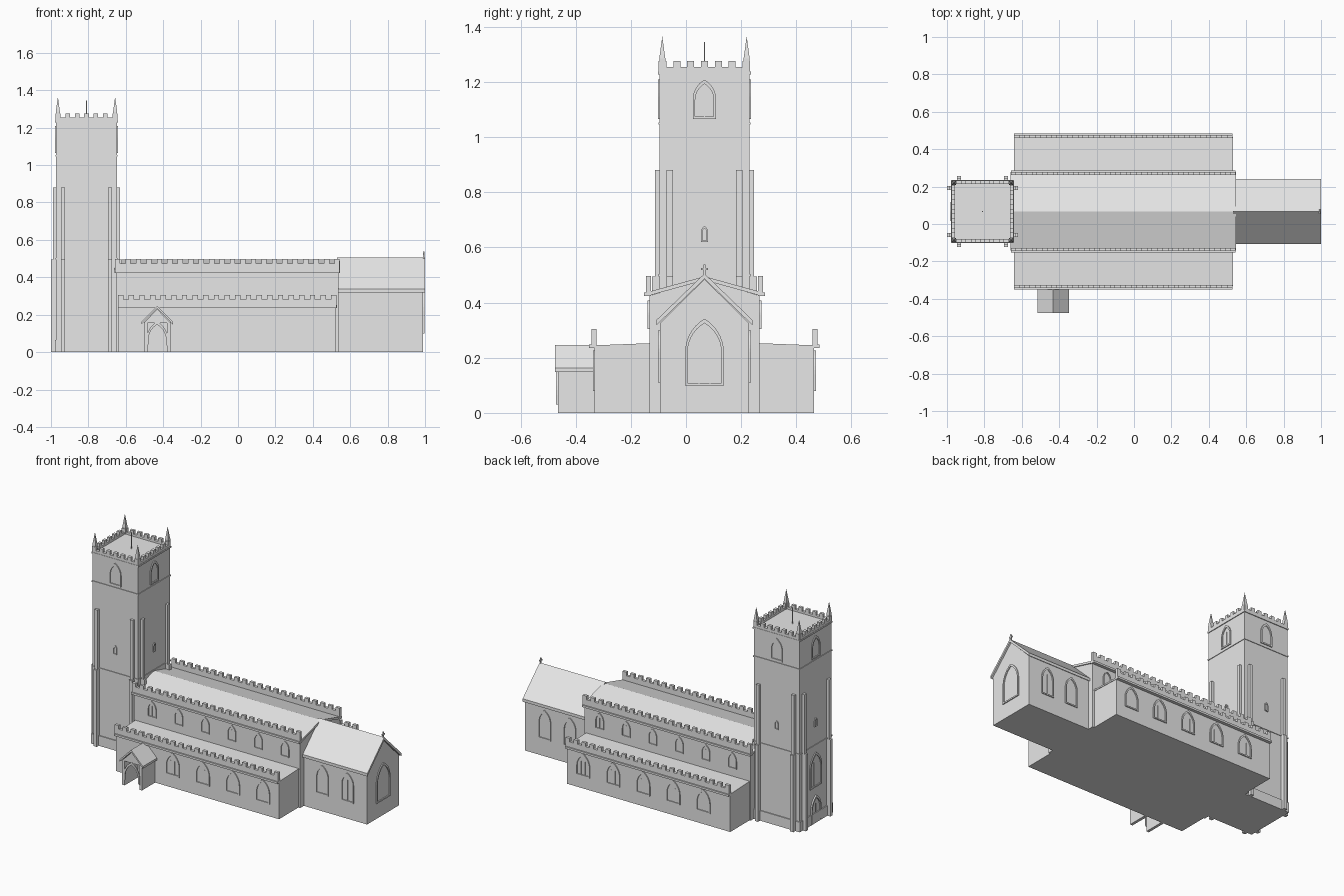
import bpy, bmesh, math
from mathutils import Vector

old = bpy.data.objects.get("Cube")
if old:
    bpy.data.objects.remove(old, do_unlink=True)

stone = bpy.data.materials.new("pale_grey_stone")
stone.use_nodes = True
GREY = (0.8, 0.8, 0.8, 1)
stone.diffuse_color = GREY
stone.node_tree.nodes["Principled BSDF"].inputs["Base Color"].default_value = GREY

AXIS = 0.067      # centre line of the church
TX = -0.81        # tower centre
TH = 0.163        # tower half width


def finish(name, bm):
    bmesh.ops.recalc_face_normals(bm, faces=bm.faces)
    me = bpy.data.meshes.new(name)
    bm.to_mesh(me)
    bm.free()
    me.materials.append(stone)
    ob = bpy.data.objects.new(name, me)
    bpy.context.collection.objects.link(ob)
    return ob


def add_prism(bm, bottom, shift):
    """Closed prism: a polygon swept along a vector."""
    a = [bm.verts.new(p) for p in bottom]
    b = [bm.verts.new(Vector(p) + Vector(shift)) for p in bottom]
    n = len(a)
    bm.faces.new(a)
    bm.faces.new(b[::-1])
    for i in range(n):
        j = (i + 1) % n
        bm.faces.new((a[i], b[i], b[j], a[j]))


def boxes(name, items):
    bm = bmesh.new()
    for x0, x1, y0, y1, z0, z1 in items:
        add_prism(bm, [(x0, y0, z0), (x1, y0, z0), (x1, y1, z0), (x0, y1, z0)], (0, 0, z1 - z0))
    return finish(name, bm)


def prism_x(name, profile, x0, x1):
    bm = bmesh.new()
    add_prism(bm, [(x0, y, z) for y, z in profile], (x1 - x0, 0, 0))
    return finish(name, bm)


def prism_y(name, profile, y0, y1):
    bm = bmesh.new()
    add_prism(bm, [(x, y0, z) for x, z in profile], (0, y1 - y0, 0))
    return finish(name, bm)


def house(c, half, eave, ridge):
    return [(c - half, 0), (c + half, 0), (c + half, eave), (c, ridge), (c - half, eave)]


def chevron(c, half, eave, ridge, t):
    return [(c - half, eave), (c, ridge), (c + half, eave),
            (c + half, eave - t), (c, ridge - t), (c - half, eave - t)]


def merlons(a, b, count):
    """Evenly spaced spans with gaps as wide as the merlons."""
    w = (b - a) / (2 * count - 1)
    return [(a + 2 * i * w, a + (2 * i + 1) * w) for i in range(count)]


def arch(w, spring, inset=0.0, steps=7):
    """Open outline of a pointed arch, from the left foot to the right foot."""
    w = w - 2 * inset
    left = [(-w / 2, inset)]
    for i in range(steps + 1):
        t = math.radians(60) * i / steps
        left.append((w / 2 - w * math.cos(t), spring + w * math.sin(t)))
    return left + [(-u, v) for u, v in left[-2::-1]]


def window(name, base, normal, w, spring, frame=0.009, lights=2, depth=0.006, sill=True):
    n = Vector(normal)
    side = Vector((-n.y, n.x, 0))
    base = Vector(base)

    def at(u, v):
        return base + side * u + Vector((0, 0, v)) - n * 0.002

    push = n * (depth + 0.002)
    bm = bmesh.new()
    outer, inner = arch(w, spring), arch(w, spring, frame)
    for i in range(len(outer) - 1):
        add_prism(bm, [at(*p) for p in (outer[i], outer[i + 1], inner[i + 1], inner[i])], push)
    if sill:
        add_prism(bm, [at(u, v) for u, v in ((-w / 2, 0), (w / 2, 0), (w / 2, frame), (-w / 2, frame))], push)
    # Mullions with small pointed heads
    pitch = (w - 2 * frame) / max(lights, 1)
    m = frame * 0.2
    for k in range(1, lights):
        u = -w / 2 + frame + k * pitch
        top = spring + w * 0.35
        add_prism(bm, [at(p, q) for p, q in ((u - m, frame), (u + m, frame), (u + m, top), (u - m, top))], push * 0.5)
    finish(name, bm)


# ---- Tower -------------------------------------------------------------
tx0, tx1, ty0, ty1 = TX - TH, TX + TH, AXIS - TH, AXIS + TH


def ring(g, z0, z1):
    return (tx0 - g, tx1 + g, ty0 - g, ty1 + g, z0, z1)


boxes("tower_body", [ring(0, 0, 1.24)])
boxes("tower_string_courses", [ring(0.006, 0, 0.065), ring(0.004, 0.495, 0.503),
                               ring(0.004, 1.045, 1.053), ring(0.005, 1.228, 1.238)])

# Two-stage buttresses, a pair on every corner
items = []
for reach, z1 in ((0.027, 0.495), (0.017, 0.88)):
    for s in (-1, 1):
        for e in (-1, 1):
            cx, cy = TX + e * 0.126, AXIS + e * 0.126
            ya, yb = sorted((AXIS + s * 0.15, AXIS + s * (TH + reach)))
            xa, xb = sorted((TX + s * 0.15, TX + s * (TH + reach)))
            items.append((cx - 0.011, cx + 0.011, ya, yb, 0, z1))
            items.append((xa, xb, cy - 0.011, cy + 0.011, 0, z1))
boxes("tower_buttresses", items)

# Battlements
items, T = [], 0.016
for z0, z1, spans in ((1.235, 1.254, [(-TH, TH)]), (1.25, 1.276, merlons(-TH, TH, 7))):
    for a, b in spans:
        for s in (-1, 1):
            ya, yb = sorted((AXIS + s * (TH + 0.003), AXIS + s * (TH - T)))
            xa, xb = sorted((TX + s * (TH + 0.003), TX + s * (TH - T)))
            items.append((TX + a, TX + b, ya, yb, z0, z1))
            items.append((xa, xb, AXIS + a, AXIS + b, z0, z1))
boxes("tower_battlements", items)

# Corner pinnacles
bm = bmesh.new()
for sx in (-1, 1):
    for sy in (-1, 1):
        x, y, r = TX + sx * 0.153, AXIS + sy * 0.153, 0.011
        sq = [(x - r, y - r), (x + r, y - r), (x + r, y + r), (x - r, y + r)]
        add_prism(bm, [(px, py, 1.235) for px, py in sq], (0, 0, 0.05))
        foot = [bm.verts.new((px, py, 1.285)) for px, py in sq]
        tip = bm.verts.new((x, y, 1.365))
        for i in range(4):
            bm.faces.new((foot[i], foot[(i + 1) % 4], tip))
finish("tower_pinnacles", bm)
boxes("flagpole", [(TX - 0.002, TX + 0.002, AXIS - 0.002, AXIS + 0.002, 1.24, 1.345)])

# Tower openings
for label, nx, ny in (("front", 0, -1), ("back", 0, 1), ("west", -1, 0), ("east", 1, 0)):
    foot = (TX + nx * TH, AXIS + ny * TH)
    window("belfry_window_" + label, (*foot, 1.065), (nx, ny, 0), 0.085, 0.07)
    window("slit_window_" + label, (*foot, 0.62), (nx, ny, 0), 0.026, 0.035, 0.005, 1)
window("west_window", (tx0, AXIS, 0.23), (-1, 0, 0), 0.12, 0.12, lights=3)
window("west_door", (tx0, AXIS, 0.0), (-1, 0, 0), 0.10, 0.09, depth=0.009, sill=False)

# ---- Nave --------------------------------------------------------------
NX0, NX1, NH = -0.65, 0.538, 0.2
prism_x("nave_walls", house(AXIS, NH, 0.425, 0.483), NX0, NX1)
prism_x("nave_roof", chevron(AXIS, NH + 0.01, 0.437, 0.495, 0.014), NX0 - 0.01, NX1 + 0.007)


def parapet(name, x0, x1, y, s, z0, zgap, z1, count):
    """Battlement wall with a projecting cornice at its foot."""
    ya, yb = sorted((y, y + s * 0.018))
    ca, cb = sorted((y, y + s * 0.026))
    rows = [(x0, x1, ya, yb, z0, zgap), (x0, x1, ca, cb, z0 - 0.005, z0 + 0.008)]
    rows += [(a, b, ya, yb, zgap, z1) for a, b in merlons(x0, x1, count)]
    boxes(name, rows)


for label, s in (("front", -1), ("back", 1)):
    parapet("nave_battlement_" + label, NX0 - 0.008, NX1 + 0.006, AXIS + s * (NH - 0.006), s, 0.428, 0.474, 0.497, 22)
    for i in range(6):
        window(f"clerestory_window_{label}_{i}", (-0.52 + i * 0.19, AXIS + s * NH, 0.305),
               (0, s, 0), 0.06, 0.05, 0.005)

    # ---- Aisles --------------------------------------------------------
    wall = AXIS + s * 0.398
    inner = AXIS + s * 0.19
    prism_x("aisle_walls_" + label, [(inner, 0), (wall, 0), (wall, 0.235), (inner, 0.243)], -0.642, 0.525)
    prism_x("aisle_roof_" + label, [(inner, 0.243), (wall, 0.235), (wall, 0.245), (inner, 0.253)], -0.642, 0.528)
    parapet("aisle_battlement_" + label, -0.642, 0.527, wall - s * 0.006, s, 0.24, 0.282, 0.305, 21)
    for i in range(4 if s < 0 else 5):
        window(f"aisle_window_{label}_{i}", (0.41 - i * 0.215, wall, 0.08), (0, s, 0), 0.10, 0.06, 0.008, 3)

    # Chancel side windows
    for i, x in enumerate((0.67, 0.85)):
        window(f"chancel_window_{label}_{i}", (x, AXIS + s * 0.162, 0.11), (0, s, 0), 0.09, 0.11, 0.008)

# ---- Chancel -----------------------------------------------------------
prism_x("chancel_walls", house(AXIS, 0.162, 0.325, 0.485), 0.5, 0.99)
prism_x("chancel_roof", chevron(AXIS, 0.174, 0.337, 0.505, 0.019), 0.53, 1.0)
window("east_window", (0.99, AXIS, 0.1), (1, 0, 0), 0.14, 0.12, 0.009, 3)
boxes("gable_cross", [(0.988, 0.996, AXIS - 0.004, AXIS + 0.004, 0.49, 0.538),
                      (0.988, 0.996, AXIS - 0.013, AXIS + 0.013, 0.518, 0.526)])

# ---- Porch -------------------------------------------------------------
PX, PY0, PY1 = -0.432, -0.465, -0.328
boxes("porch_walls", [(PX + min(s * 0.053, s * 0.071), PX + max(s * 0.053, s * 0.071), PY0, PY1, 0, 0.162)
                      for s in (-1, 1)])
prism_y("porch_gable", [(PX - 0.071, 0.157), (PX + 0.071, 0.157), (PX, 0.23)], PY0, PY0 + 0.015)
prism_y("porch_roof", chevron(PX, 0.084, 0.162, 0.247, 0.014), PY0 - 0.01, PY1)
window("porch_arch", (PX, PY0, 0.03), (0, -1, 0), 0.115, 0.035, 0.01, 1, sill=False)
window("porch_door", (PX, AXIS - 0.398, 0.03), (0, -1, 0), 0.085, 0.06, 0.008, 1)
